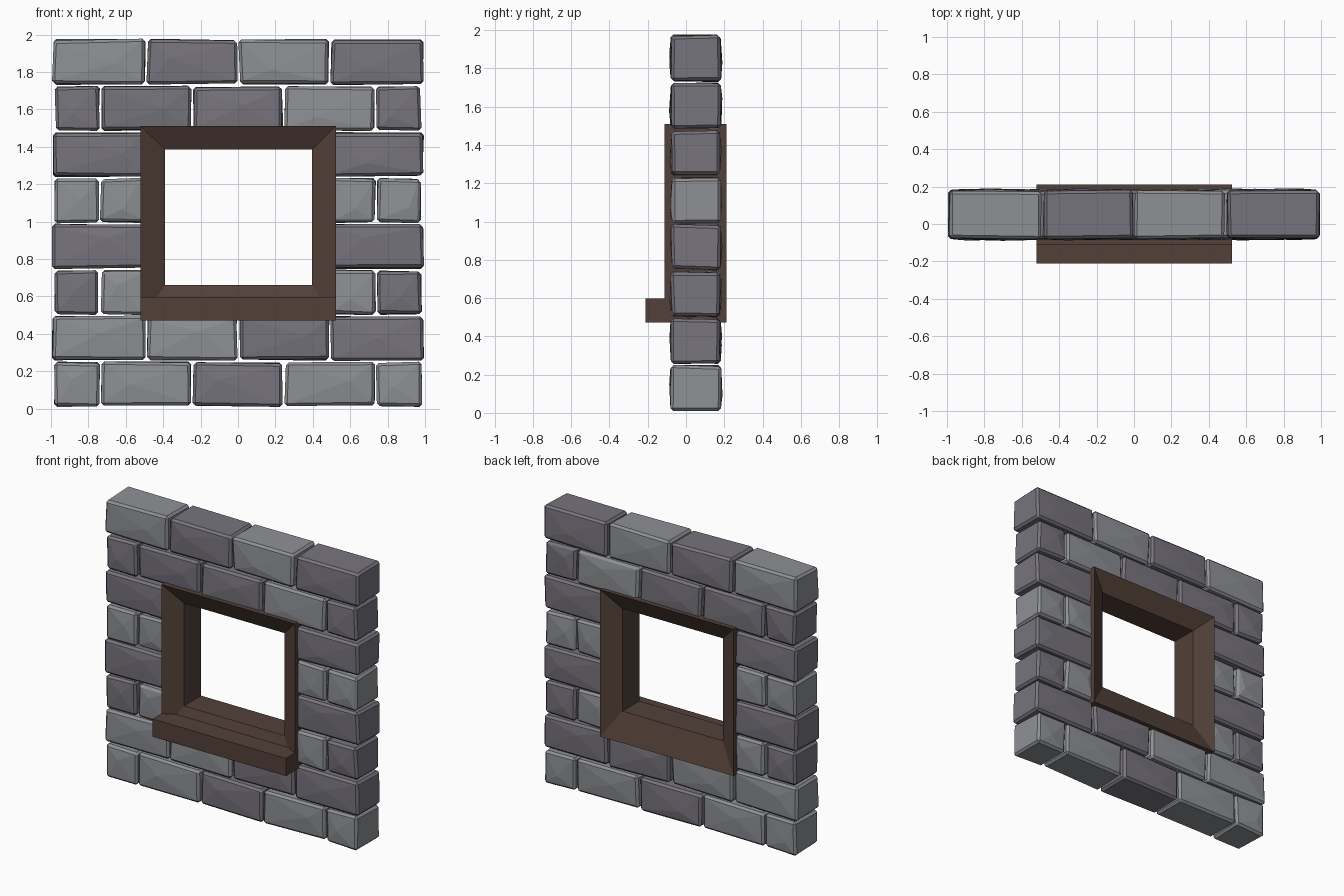
import bpy, bmesh, random
from mathutils import Vector

if "Cube" in bpy.data.objects:
    bpy.data.objects.remove(bpy.data.objects["Cube"])

random.seed(7)


def material(name, rgb):
    m = bpy.data.materials.new(name)
    m.diffuse_color = (*rgb, 1)
    m.use_nodes = True
    m.node_tree.nodes["Principled BSDF"].inputs["Base Color"].default_value = m.diffuse_color
    return m


MATS = {"L": material("light_stone", (0.27, 0.28, 0.30)),
        "D": material("dark_stone", (0.185, 0.175, 0.205)),
        "W": material("wood", (0.085, 0.052, 0.040))}


def finish(bm, name, mat):
    bmesh.ops.recalc_face_normals(bm, faces=bm.faces)
    me = bpy.data.meshes.new(name)
    bm.to_mesh(me)
    bm.free()
    me.materials.append(MATS[mat])
    ob = bpy.data.objects.new(name, me)
    bpy.context.collection.objects.link(ob)
    return ob


def box(lo, hi):
    bm = bmesh.new()
    bmesh.ops.create_cube(bm, size=1)
    for v in bm.verts:
        v.co = Vector([(lo[i] + hi[i]) / 2 + v.co[i] * (hi[i] - lo[i]) for i in range(3)])
    return bm


# rough-hewn stone: jittered box, chamfered, with an off-centre facet point front and back
def brick(name, x0, x1, z0, z1, mat):
    bm = box((x0, -0.083, z0), (x1, 0.185, z1))
    mid = Vector(((x0 + x1) / 2, 0.051, (z0 + z1) / 2))
    for v in bm.verts:
        for i in range(3):
            s = 1 if v.co[i] > mid[i] else -1
            v.co[i] -= s * random.uniform(0, 0.012)
    bmesh.ops.bevel(bm, geom=bm.edges[:], offset=0.015, segments=1, affect='EDGES')
    bm.normal_update()
    big = [f for f in bm.faces if abs(f.normal.y) > 0.9]
    for v in bmesh.ops.poke(bm, faces=big)["verts"]:
        side = 1 if v.co.y > mid.y else -1
        v.co += Vector((random.uniform(-0.25, 0.25) * (x1 - x0), side * 0.009,
                        random.uniform(-0.2, 0.2) * (z1 - z0)))
    finish(bm, name, mat)


# eight courses, bottom to top: joint positions and stone colours ("." = window gap)
RUN_A = [-0.985, -0.735, -0.245, 0.245, 0.735, 0.985]
RUN_B = [-0.997, -0.492, 0.0, 0.492, 0.997]
HALVES = [-0.985, -0.74, -0.495, 0.495, 0.74, 0.985]
FULLS = [-0.997, -0.492, 0.492, 0.997]
COURSES = [(RUN_A, "LLDLL"), (RUN_B, "LLDD"), (HALVES, "DL.LD"), (FULLS, "D.D"),
           (HALVES, "LL.LL"), (FULLS, "D.D"), (RUN_A, "DDDLD"), (RUN_B, "LDLD")]
for r, (xs, colours) in enumerate(COURSES):
    z = 0.008 + r * 0.2457
    for c, mat in enumerate(colours):
        if mat != ".":
            brick(f"stone_{r}_{c}", xs[c] + 0.001, xs[c + 1] - 0.001, z, z + 0.2445 + 0.006 * (r == 7), mat)

# mitred window frame: splayed faces front and back around a square opening
OUT = (-0.52, 0.523, 0.472, 1.51)
INN = (-0.39, 0.395, 0.66, 1.385)
bm = bmesh.new()
loops = []
for (xa, xb, za, zb), y in ((OUT, -0.112), (INN, -0.045), (INN, 0.145), (OUT, 0.212)):
    loops.append([bm.verts.new(p) for p in ((xa, y, za), (xb, y, za), (xb, y, zb), (xa, y, zb))])
for i in range(4):
    a, b = loops[i], loops[(i + 1) % 4]
    for j in range(4):
        k = (j + 1) % 4
        bm.faces.new((a[j], a[k], b[k], b[j]))
finish(bm, "window_frame", "W")

# projecting sill
finish(box((-0.52, -0.212, 0.472), (0.523, -0.06, 0.597)), "window_sill", "W")
